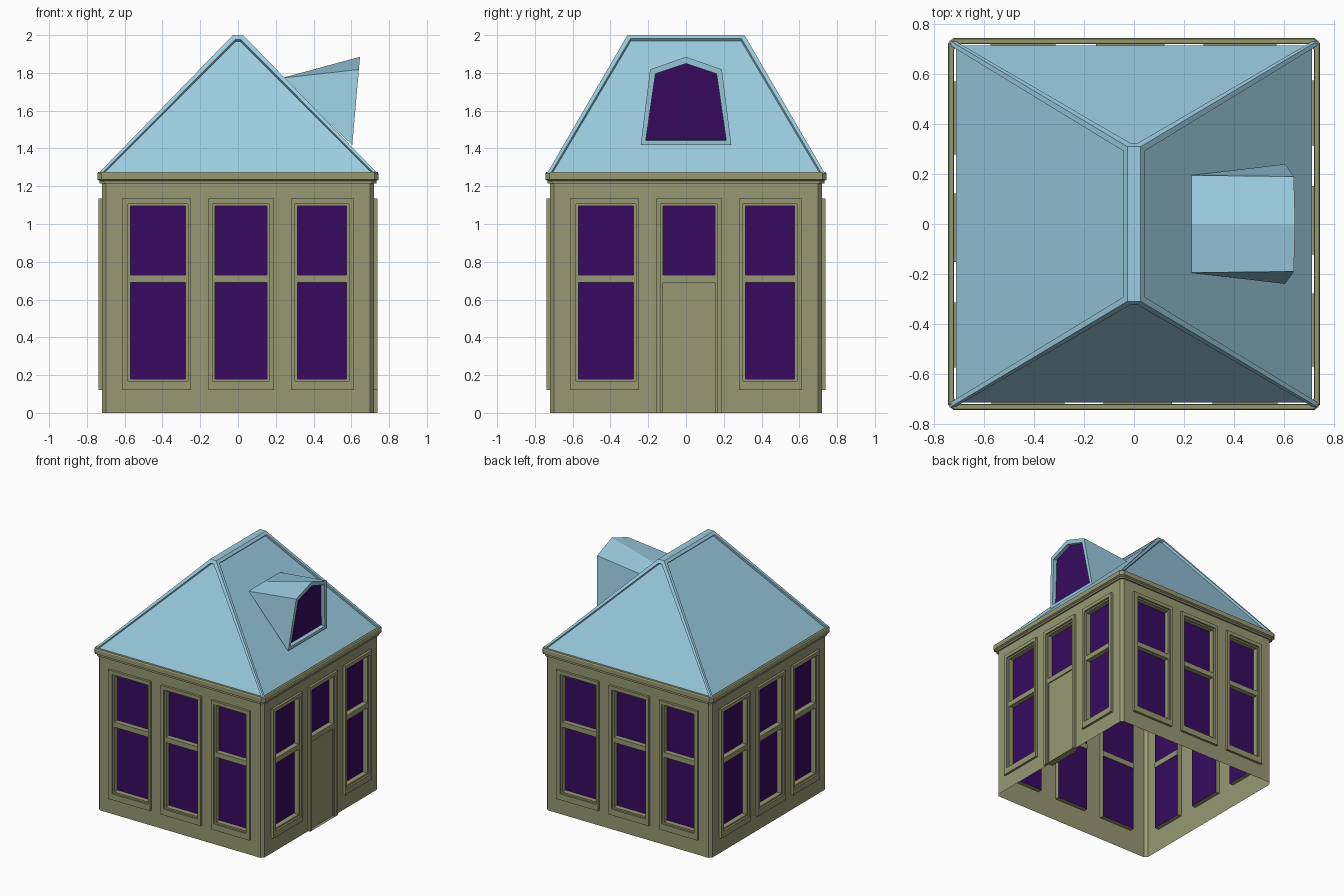
import bpy, bmesh
from mathutils import Matrix
from math import pi

if "Cube" in bpy.data.objects:
    bpy.data.objects.remove(bpy.data.objects["Cube"])


def material(name, rgb):
    m = bpy.data.materials.new(name)
    m.diffuse_color = (*rgb, 1)
    m.use_nodes = True
    m.node_tree.nodes["Principled BSDF"].inputs["Base Color"].default_value = m.diffuse_color
    return m


WALL = material("olive_wall", (0.305, 0.314, 0.171))
ROOF = material("blue_roof", (0.33, 0.61, 0.75))
GLASS = material("purple_glass", (0.038, 0.003, 0.115))


def finish(bm, name, mats, turn=0):
    me = bpy.data.meshes.new(name)
    bm.transform(Matrix.Rotation(turn * pi / 2, 4, 'Z'))
    bm.to_mesh(me)
    bm.free()
    for m in mats:
        me.materials.append(m)
    ob = bpy.data.objects.new(name, me)
    bpy.context.collection.objects.link(ob)
    return ob


def rect(bm, r, n):
    """Rectangle (u0, u1, z0, z1) at distance n in front of the centre."""
    u0, u1, z0, z1 = r
    return [bm.verts.new((u, -n, z)) for u, z in ((u0, z0), (u1, z0), (u1, z1), (u0, z1))]


def loft(bm, rings):
    for a, b in zip(rings, rings[1:]):
        k = len(a)
        for i in range(k):
            j = (i + 1) % k
            bm.faces.new((a[i], a[j], b[j], b[i]))


def box(bm, r, n0, n1):
    back, front = rect(bm, r, n0), rect(bm, r, n1)
    loft(bm, [back, front])
    bm.faces.new(front)
    bm.faces.new(back[::-1])


def grow(r, d):
    return (r[0] - d, r[1] + d, r[2] - d, r[3] + d)


# Bays of a wall: trim span and opening span
TRIMS = [(-0.615, -0.25), (-0.157, 0.19), (0.28, 0.615)]
HOLES = [(-0.57, -0.278), (-0.122, 0.153), (0.315, 0.575)]


def build_bay(name, trim, hole, turn, door):
    outer = (*trim, 0 if door else 0.12, 1.135)
    inner = (*hole, 0 if door else 0.18, 1.095)
    lip = (hole[0] - 0.012, hole[1] + 0.012, inner[2] - (0 if door else 0.012), 1.107)
    # stepped surround with deep reveal
    bm = bmesh.new()
    loft(bm, [rect(bm, r, n) for r, n in (
        (outer, 0.72), (outer, 0.738), (lip, 0.738), (lip, 0.724), (inner, 0.724), (inner, 0.685))])
    # crossbar, and the door leaf below it
    box(bm, (*hole, 0.69, 0.73), 0.68, 0.724)
    if door:
        box(bm, (*hole, 0, 0.69), 0.70, 0.715)
    finish(bm, name + "_frame", [WALL], turn)
    bm = bmesh.new()
    bm.faces.new(rect(bm, (*hole, 0.73 if door else inner[2], inner[3]), 0.685))
    finish(bm, name + "_glass", [GLASS], turn)


# Four walls with openings, chamfered corners
for turn, side in enumerate(("front", "right", "back", "left")):
    bm = bmesh.new()
    us = sorted([-0.70, 0.70] + [u for h in HOLES for u in h])
    zs = [0, 0.18, 1.095, 1.25]
    for i in range(len(us) - 1):
        for k in range(3):
            has_door = side == "right" and i == 3
            if i % 2 and (k == 1 or (k == 0 and has_door)):
                continue
            bm.faces.new(rect(bm, (us[i], us[i + 1], zs[k], zs[k + 1]), 0.72))
    bm.faces.new([bm.verts.new(p) for p in (
        (0.70, -0.72, 0), (0.72, -0.70, 0), (0.72, -0.70, 1.25), (0.70, -0.72, 1.25))])
    bmesh.ops.remove_doubles(bm, verts=bm.verts, dist=1e-5)
    finish(bm, side + "_wall", [WALL], turn)
    for i in range(3):
        door = side == "right" and i == 1
        build_bay(f"{side}_{'door' if door else 'window'}_{i}", TRIMS[i], HOLES[i], turn, door)

# Cornice ring
bm = bmesh.new()
rings = []
for h, z in ((0.72, 1.215), (0.732, 1.215), (0.732, 1.228), (0.745, 1.235),
             (0.745, 1.267), (0.74, 1.275), (0.722, 1.275), (0.722, 1.24)):
    c = h - 0.022
    rings.append([bm.verts.new((x, y, z)) for x, y in (
        (-c, -h), (c, -h), (h, -c), (h, c), (c, h), (-c, h), (-h, c), (-h, -c))])
loft(bm, rings)
finish(bm, "cornice", [WALL])

# Hip roof: slopes sunk between raised hip and ridge caps, trimmed at the eaves
bm = bmesh.new()
rings = [[bm.verts.new((sx * x, sy * y, z)) for sx, sy in ((-1, -1), (1, -1), (1, 1), (-1, 1))]
         for x, y, z in ((0.805, 0.775, 1.20), (0.027, 0.31, 2.0))]
loft(bm, rings)
slopes = list(bm.faces)
bm.faces.new(rings[1])
bm.normal_update()
bmesh.ops.inset_individual(bm, faces=slopes, thickness=0.03, depth=0)
bmesh.ops.inset_individual(bm, faces=slopes, thickness=0.002, depth=-0.018)
bmesh.ops.bisect_plane(bm, geom=bm.verts[:] + bm.edges[:] + bm.faces[:],
                       plane_co=(0, 0, 1.268), plane_no=(0, 0, 1), clear_inner=True)
finish(bm, "hip_roof", [ROOF])

# Dormer tapering back into the right-hand slope
bm = bmesh.new()
front = [bm.verts.new(p) for p in ((0.605, -0.24, 1.418), (0.605, 0.24, 1.418),
                                   (0.640, 0.19, 1.818), (0.6457, 0, 1.885), (0.640, -0.19, 1.818))]
bl, bmid, br = [bm.verts.new((0.23, y, 1.772)) for y in (-0.195, 0, 0.195)]
face = bm.faces.new(front)
bm.faces.new((front[1], br, front[2]))
bm.faces.new((front[0], front[4], bl))
bm.faces.new((front[2], br, bmid, front[3]))
bm.faces.new((front[3], bmid, bl, front[4]))
bm.normal_update()
bmesh.ops.inset_individual(bm, faces=[face], thickness=0.036, depth=0)
bmesh.ops.inset_individual(bm, faces=[face], thickness=0.001, depth=-0.03)
face.material_index = 1
finish(bm, "dormer", [ROOF, GLASS])
